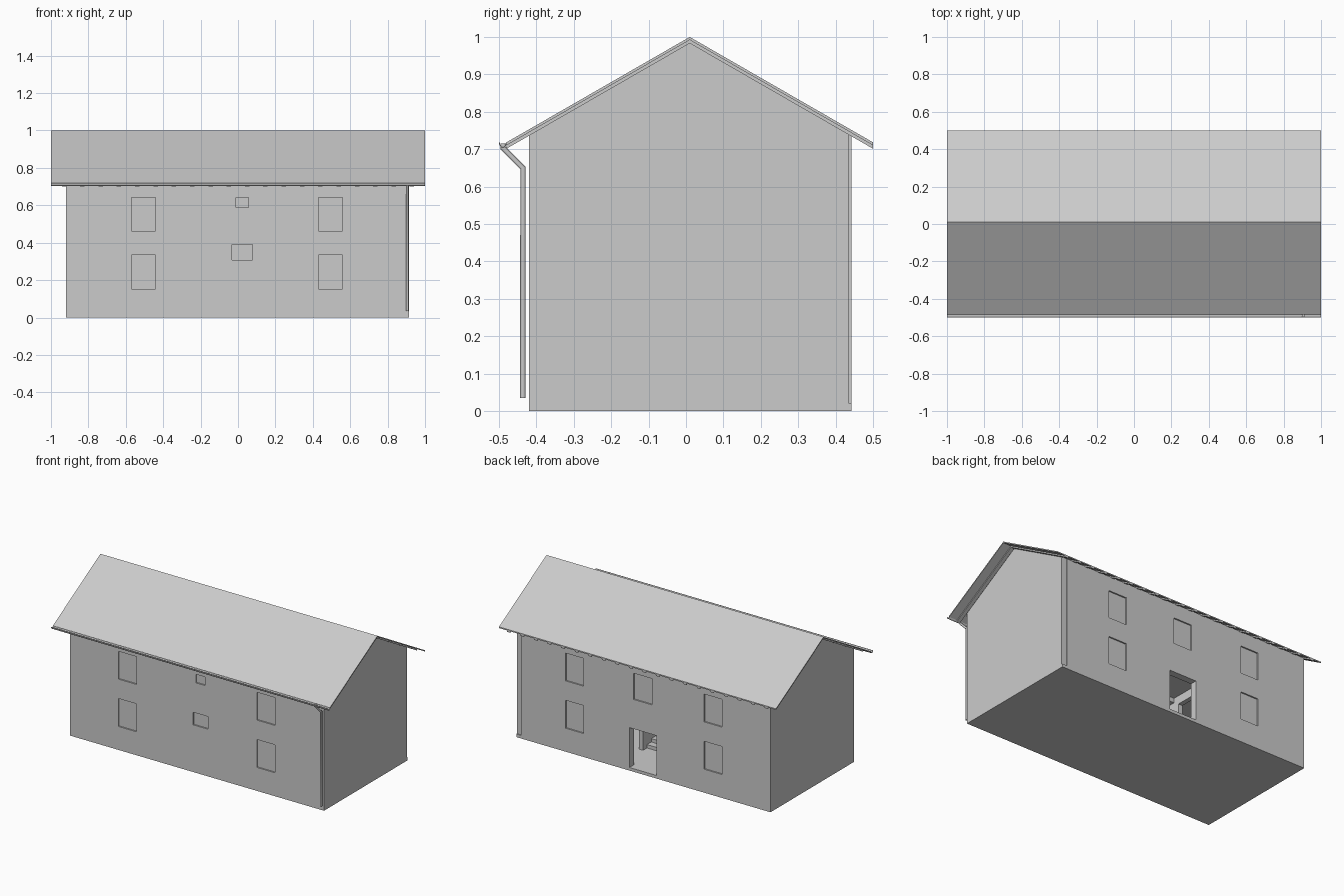
import bpy, bmesh, math
from mathutils import Vector

if "Cube" in bpy.data.objects:
    bpy.data.objects.remove(bpy.data.objects["Cube"])

X0, X1, Y0, Y1 = -0.92, 0.915, -0.42, 0.443   # outer wall faces
RIDGE_Y, SLOPE, T = 0.01, 0.575, 0.045        # ridge, roof pitch, wall thickness
FLOOR, UPPER = 0.02, 0.33


def new_object(name, bm):
    bmesh.ops.recalc_face_normals(bm, faces=bm.faces)
    me = bpy.data.meshes.new(name)
    bm.to_mesh(me)
    bm.free()
    ob = bpy.data.objects.new(name, me)
    bpy.context.collection.objects.link(ob)
    return ob


def boxes(name, items):
    """One object from (x0, x1, y0, y1, z0, z1) boxes."""
    bm = bmesh.new()
    for x0, x1, y0, y1, z0, z1 in items:
        for v in bmesh.ops.create_cube(bm, size=1)["verts"]:
            v.co = ((x0 + x1) / 2 + v.co.x * (x1 - x0),
                    (y0 + y1) / 2 + v.co.y * (y1 - y0),
                    (z0 + z1) / 2 + v.co.z * (z1 - z0))
    return new_object(name, bm)


def extrusions(name, profile, spans):
    """Extrude a (y, z) profile along each x span."""
    bm = bmesh.new()
    for x0, x1 in spans:
        f = bm.faces.new([bm.verts.new((x0, y, z)) for y, z in profile])
        ext = bmesh.ops.extrude_face_region(bm, geom=[f], use_keep_orig=True)["geom"]
        bmesh.ops.translate(bm, vec=(x1 - x0, 0, 0),
                            verts=[g for g in ext if isinstance(g, bmesh.types.BMVert)])
    return new_object(name, bm)


def carve(ob, cutter):
    m = ob.modifiers.new("carve", "BOOLEAN")
    m.operation, m.solver, m.object = "DIFFERENCE", "EXACT", cutter
    me = bpy.data.meshes.new_from_object(
        ob.evaluated_get(bpy.context.evaluated_depsgraph_get()))
    ob.modifiers.clear()
    ob.data = me
    bpy.data.objects.remove(cutter)


def roof_z(y, drop=0.0):
    return 1 - abs(y - RIDGE_Y) * SLOPE - drop


def gable(y0, y1, z0, drop):
    return [(y0, z0), (y1, z0), (y1, roof_z(y1, drop)),
            (RIDGE_Y, 1 - drop), (y0, roof_z(y0, drop))]


def chevron(top, bottom):
    a, b = -0.48, 0.5
    return [(a, roof_z(a, top)), (RIDGE_Y, 1 - top), (b, roof_z(b, top)),
            (b, roof_z(b, bottom)), (RIDGE_Y, 1 - bottom), (a, roof_z(a, bottom))]


# Walls: gabled shell, hollowed, with window and door openings
walls = extrusions("walls", gable(Y0, Y1, 0, 0.013), [(X0, X1)])
carve(walls, extrusions("cut_inside", gable(Y0 + T, Y1 - T, FLOOR, 0.03),
                        [(X0 + T, X1 - T)]))
left, right = (-0.57, -0.44), (0.43, 0.56)
low, high = (0.153, 0.335), (0.462, 0.643)
pairs = [(c, r) for c in (left, right) for r in (low, high)]
front = pairs + [((-0.031, 0.077), (0.308, 0.39)), ((-0.01, 0.057), (0.587, 0.643))]
back = pairs + [((-0.063, 0.068), (0.472, 0.643))]
holes = [(*c, Y0 - 0.05, Y0 + T + 0.02, *r) for c, r in front]
holes += [(*c, Y1 - T - 0.02, Y1 + 0.05, *r) for c, r in back]
holes.append((-0.098, 0.098, Y1 - T - 0.02, Y1 + 0.05, FLOOR, 0.28))
holes.append((0.88, 1.0, 0.436, 0.5, FLOOR, 0.9))      # rebate at back corner
carve(walls, boxes("cut_openings", holes))

# Window panes, set slightly back from the wall face
boxes("front_windows", [(*c, Y0 + 0.009, Y0 + 0.02, *r) for c, r in front])
boxes("back_windows", [(*c, Y1 - 0.02, Y1 - 0.009, *r) for c, r in back])

# Roof covering and rafters whose tails show under the eaves
extrusions("roof", chevron(0, 0.008), [(-1, 1)])
extrusions("rafters", chevron(0.008, 0.017),
           [(-0.93 + i * 1.86 / 19 - 0.012, -0.93 + i * 1.86 / 19 + 0.012)
            for i in range(20)])

# Half-round gutter along the front eave
arc = [math.pi + i * math.pi / 8 for i in range(9)]
gc, gr = (-0.4895, 0.718), 0.0105
profile = [(gc[0] + gr * math.cos(a), gc[1] + gr * 1.4 * math.sin(a)) for a in arc]
profile += [(gc[0] + (gr - 0.002) * math.cos(a), gc[1] + (gr - 0.002) * 1.4 * math.sin(a))
            for a in reversed(arc)]
extrusions("gutter", profile, [(-1, 1)])

# Downpipe
curve = bpy.data.curves.new("downpipe", "CURVE")
curve.dimensions = "3D"
curve.bevel_depth, curve.bevel_resolution, curve.use_fill_caps = 0.0075, 2, True
s = curve.splines.new("POLY")
path = [(-0.489, 0.715), (-0.489, 0.703), (-0.436, 0.65), (-0.436, 0.035)]
s.points.add(len(path) - 1)
for p, (y, z) in zip(s.points, path):
    p.co = (0.905, y, z, 1)
bpy.context.collection.objects.link(bpy.data.objects.new("downpipe", curve))

# Upper floor around the stairwell, and stair hall partitions with doorways
yi0, yi1, hall = Y0 + T, Y1 - T, 0.17
boxes("upper_floor", [(X0 + T, -hall, yi0, yi1, UPPER - 0.015, UPPER),
                      (hall, X1 - T, yi0, yi1, UPPER - 0.015, UPPER),
                      (-hall, hall, 0.16, yi1, UPPER - 0.015, UPPER)])
parts = []
for x in (-hall - 0.03, hall):
    parts += [(x, x + 0.03, yi0, 0.2, FLOOR, UPPER - 0.015),
              (x, x + 0.03, 0.33, yi1, FLOOR, UPPER - 0.015),
              (x, x + 0.03, 0.2, 0.33, 0.26, UPPER - 0.015)]
boxes("hall_partitions", parts)

# Two stair flights with stepped undersides, joined by a landing
N, RUN = 7, 0.045
MID = (FLOOR + UPPER) / 2
RISE = (MID - FLOOR) / N
yl = 0.16 - N * RUN
boxes("lower_stairs", [(0.01, hall, 0.16 - (i + 1) * RUN, 0.16 - i * RUN,
                        FLOOR + max(0, i - 1) * RISE, FLOOR + (i + 1) * RISE)
                       for i in range(N)])
boxes("upper_stairs", [(-hall, -0.01, yl + i * RUN, yl + (i + 1) * RUN,
                        MID + (i - 1) * RISE, MID + (i + 1) * RISE)
                       for i in range(N)])
boxes("landing", [(-hall, hall, yi0, yl, MID - 0.02, MID)])
